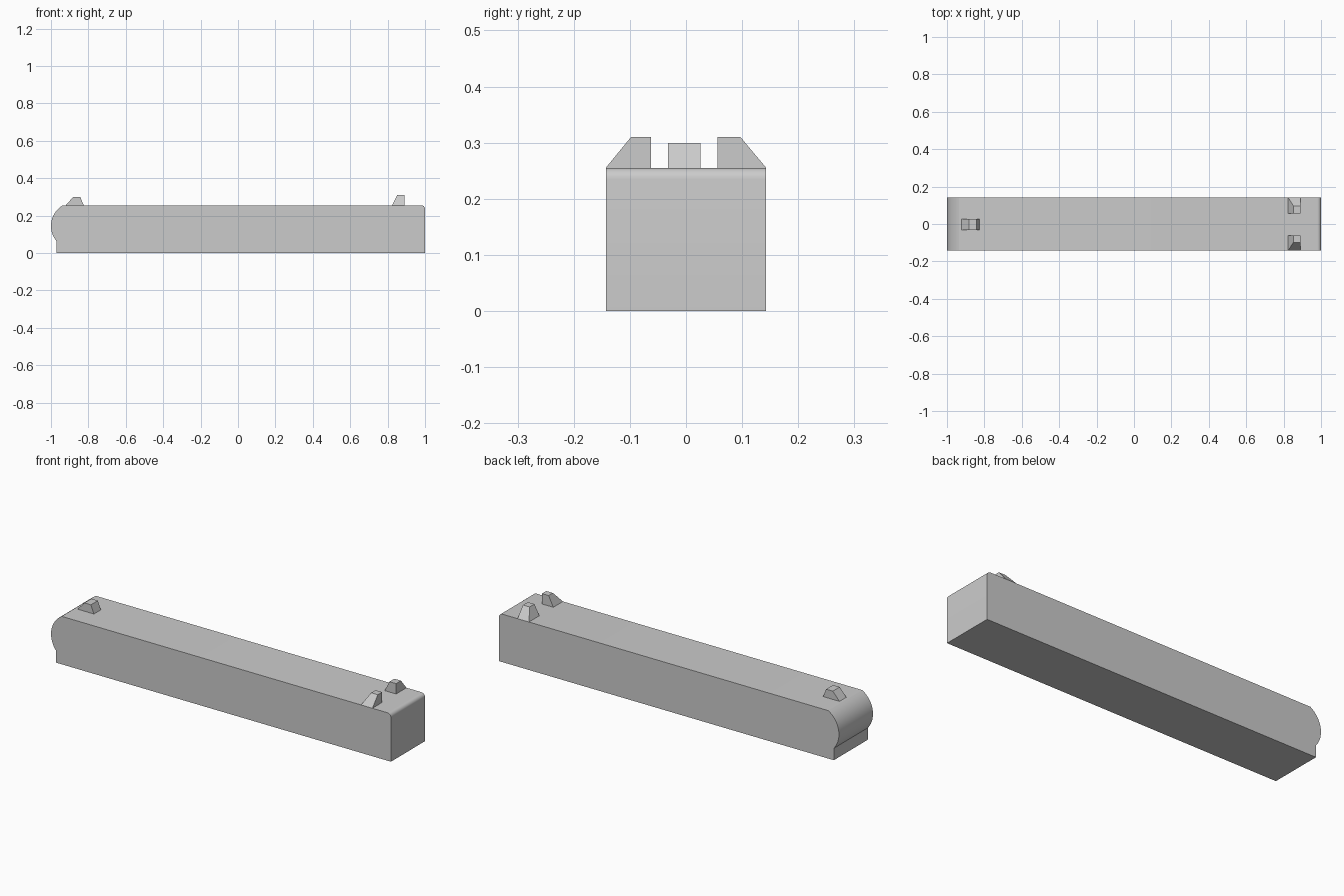
import bpy, bmesh, math
from mathutils import Vector

if "Cube" in bpy.data.objects:
    bpy.data.objects.remove(bpy.data.objects["Cube"])

Y0, Y1, TOP = -0.143, 0.143, 0.255


def make_object(name, bm, smooth=False):
    bmesh.ops.recalc_face_normals(bm, faces=bm.faces)
    mesh = bpy.data.meshes.new(name)
    bm.to_mesh(mesh)
    bm.free()
    obj = bpy.data.objects.new(name, mesh)
    bpy.context.collection.objects.link(obj)
    if smooth:
        bpy.ops.object.select_all(action='DESELECT')
        obj.select_set(True)
        bpy.context.view_layer.objects.active = obj
        bpy.ops.object.shade_smooth_by_angle(angle=math.radians(25))
    return obj


def arc(cx, cz, r, a0, a1, n):
    return [(cx + r * math.cos(math.radians(a0 + (a1 - a0) * i / n)),
             cz + r * math.sin(math.radians(a0 + (a1 - a0) * i / n))) for i in range(n + 1)]


def tapered_block(name, base, top, z0, z1):
    """Block between two rectangles given as (x0, x1, y0, y1)."""
    bm = bmesh.new()
    rings = []
    for (x0, x1, y0, y1), z in ((base, z0), (top, z1)):
        rings.append([bm.verts.new(p) for p in
                      ((x0, y0, z), (x1, y0, z), (x1, y1, z), (x0, y1, z))])
    lo, hi = rings
    bm.faces.new(lo)
    bm.faces.new(hi)
    for i in range(4):
        j = (i + 1) % 4
        bm.faces.new((lo[i], lo[j], hi[j], hi[i]))
    return make_object(name, bm)


# Long body: side profile with a rounded nose and a small top fillet, extruded across
profile = [(-0.97, 0.0), (1.0, 0.0)]
profile += arc(0.98, TOP - 0.02, 0.02, 0, 90, 6)
profile += arc(-0.873, 0.145, 0.127, 120, 219.8, 20)
profile.append((-0.97, 0.064))
bm = bmesh.new()
side = bm.faces.new([bm.verts.new((x, Y0, z)) for x, z in profile])
ext = bmesh.ops.extrude_face_region(bm, geom=[side])
bmesh.ops.translate(bm, vec=Vector((0, Y1 - Y0, 0)),
                    verts=[v for v in ext["geom"] if isinstance(v, bmesh.types.BMVert)])
bmesh.ops.remove_doubles(bm, verts=bm.verts, dist=0.0005)
make_object("body", bm, smooth=True)

# Rear sight pair, sloped on the outside and toward the nose
tapered_block("right_post", (0.824, 0.891, Y0, -0.062), (0.852, 0.891, -0.098, -0.062), TOP, 0.31)
tapered_block("left_post", (0.824, 0.891, 0.056, Y1), (0.852, 0.891, 0.056, 0.097), TOP, 0.31)

# Single front sight, sloped at both ends
tapered_block("front_post", (-0.921, -0.825, -0.032, 0.026),
              (-0.882, -0.843, -0.032, 0.026), TOP, 0.299)
